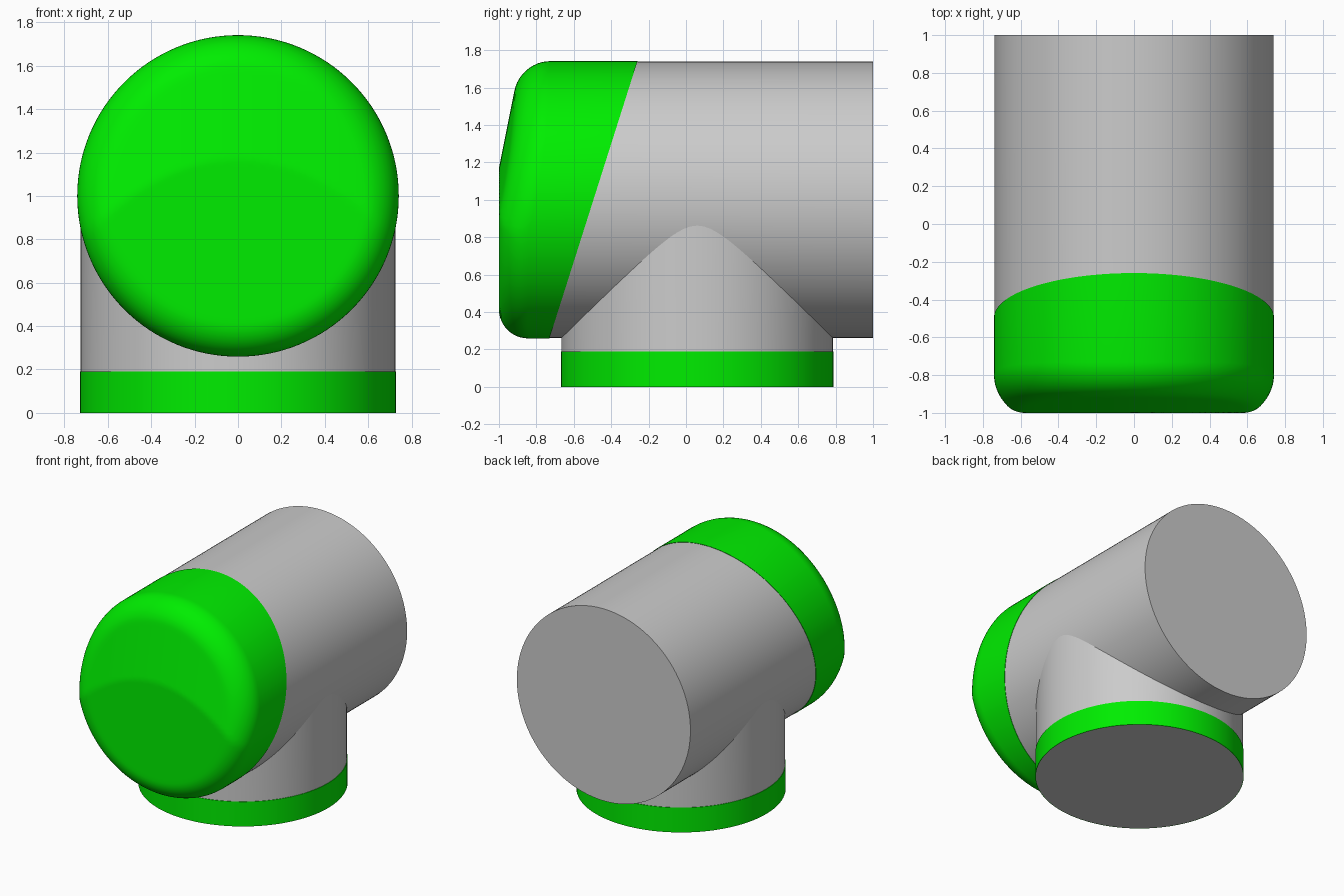
import bpy
from math import sin, cos, pi, sqrt, radians

if "Cube" in bpy.data.objects:
    bpy.data.objects.remove(bpy.data.objects["Cube"])

N = 128            # segments around each tube
ZC = 1.0           # height of the horizontal axis
R_BODY, R_CAP = 0.738, 0.741
R_STEM, R_BAND, Y_STEM = 0.725, 0.729, 0.06

green = bpy.data.materials.new("green")
green.diffuse_color = (0.0, 0.85, 0.0, 1)
green.use_nodes = True
green.node_tree.nodes["Principled BSDF"].inputs["Base Color"].default_value = green.diffuse_color


def loft(name, rings, cap_start=False, cap_end=False, mat=None):
    """Skin a list of closed rings into a tube."""
    verts = [p for ring in rings for p in ring]
    faces = []
    for k in range(len(rings) - 1):
        for i in range(N):
            j = (i + 1) % N
            faces.append((k * N + i, (k + 1) * N + i, (k + 1) * N + j, k * N + j))
    if cap_start:
        faces.append(tuple(range(N)))
    if cap_end:
        faces.append(tuple(reversed(range(len(verts) - N, len(verts)))))
    me = bpy.data.meshes.new(name)
    me.from_pydata(verts, [], faces)
    ob = bpy.data.objects.new(name, me)
    bpy.context.collection.objects.link(ob)
    if mat:
        me.materials.append(mat)
    bpy.ops.object.select_all(action='DESELECT')
    ob.select_set(True)
    bpy.context.view_layer.objects.active = ob
    bpy.ops.object.shade_smooth_by_angle(angle=radians(30))
    return ob


def ring_y(r, y_of):
    """Ring around the horizontal axis; y_of(x, z) gives its depth."""
    pts = []
    for i in range(N):
        a = 2 * pi * i / N
        x, z = r * cos(a), ZC + r * sin(a)
        pts.append((x, y_of(x, z), z))
    return pts


def ring_z(r, z_of):
    """Ring around the vertical stem; z_of(x) gives its height."""
    pts = []
    for i in range(N):
        a = 2 * pi * i / N
        x = r * cos(a)
        pts.append((x, Y_STEM - r * sin(a), z_of(x)))
    return pts


def seam(x, z):
    # slanted joint between cap and body
    return -0.26 + (z - 1.74) * 0.47 / 1.48


def lean(x, z):
    # upper part of the front face leans back above a curved crease
    return max(0.0, 0.2 * (z - (1.17 - 0.7 * x * x)))


# Horizontal body
loft("body", [ring_y(R_BODY, seam), ring_y(R_BODY, lambda x, z: 1.0)], cap_end=True)

# Rounded front cap: flat face rings, fillet, then the slanted seam
F = 0.155
profile = [(0.01 + (R_CAP - F - 0.01) * k / 24, -1.0) for k in range(25)]
profile += [(R_CAP - F + F * sin(t), -1 + F - F * cos(t))
            for t in (pi / 2 * k / 12 for k in range(1, 13))]
rings = [ring_y(r, lambda x, z, y=y: y + lean(x, z)) for r, y in profile]
rings += [ring_y(R_CAP, seam), ring_y(R_BODY, seam)]
loft("front_cap", rings, cap_start=True, mat=green)

# Vertical stem, its top trimmed to the body surface
saddle = lambda x: ZC - sqrt(R_BODY ** 2 - x * x)
loft("stem", [ring_z(R_STEM, lambda x: 0.0), ring_z(R_STEM, saddle)], cap_start=True)

# Coloured band at the foot of the stem
loft("foot_band", [ring_z(r, lambda x, z=z: z) for r, z in
                   ((R_STEM, 0), (R_BAND, 0), (R_BAND, 0.19), (R_STEM, 0.19))], mat=green)
